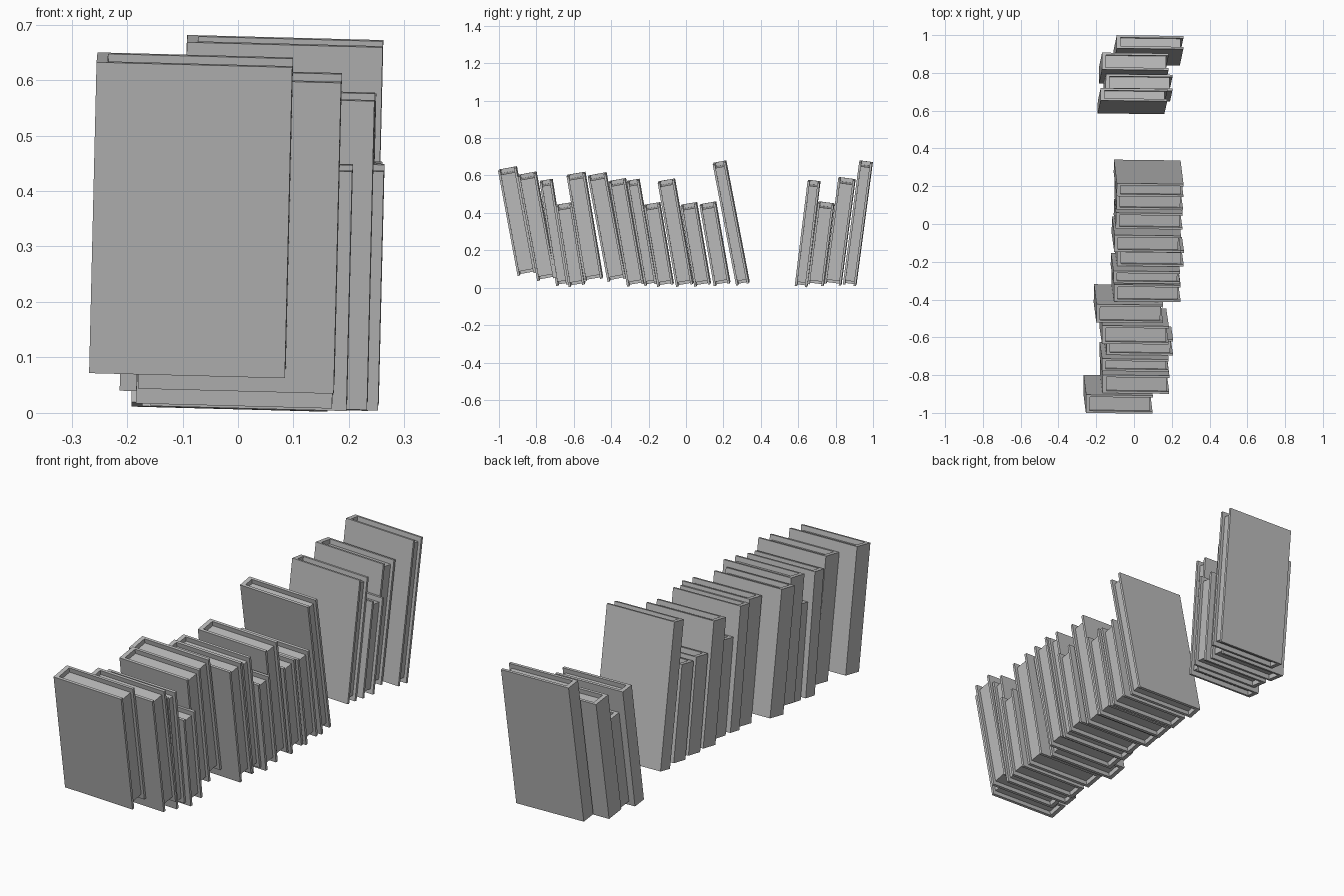
import bpy, bmesh
from math import radians
from mathutils import Matrix, Vector

cube = bpy.data.objects.get("Cube")
if cube:
    bpy.data.objects.remove(cube, do_unlink=True)

# Single flat colour
grey = bpy.data.materials.new("plain_grey")
grey.use_nodes = True
grey.diffuse_color = (0.5, 0.5, 0.5, 1)
grey.node_tree.nodes["Principled BSDF"].inputs["Base Color"].default_value = (0.5, 0.5, 0.5, 1)

WIDTH = 0.353    # spine to fore edge
BOARD = 0.012    # cover board thickness
SPINE = 0.02     # spine thickness
RECESS = 0.022   # page block set back at head and tail
FORE = 0.014     # page block set back at the fore edge


def prism(name, outline, low, high, matrix):
    """Extrude a flat outline upward from low to high."""
    bm = bmesh.new()
    base = bm.faces.new([bm.verts.new((x, y, low)) for x, y in outline])
    out = bmesh.ops.extrude_face_region(bm, geom=[base])
    tops = [g for g in out["geom"] if isinstance(g, bmesh.types.BMVert)]
    bmesh.ops.translate(bm, verts=tops, vec=Vector((0, 0, high - low)))
    bmesh.ops.recalc_face_normals(bm, faces=bm.faces)
    mesh = bpy.data.meshes.new(name)
    bm.to_mesh(mesh)
    bm.free()
    mesh.materials.append(grey)
    obj = bpy.data.objects.new(name, mesh)
    obj.matrix_world = matrix
    bpy.context.collection.objects.link(obj)


def book(number, kind, corner, lean):
    """Place a book by the top front corner of its spine."""
    thick, height = KINDS[kind]
    matrix = (Matrix.Translation(corner)
              @ Matrix.Rotation(radians(-0.7), 4, "Z")
              @ Matrix.Rotation(radians(1.5), 4, "Y")
              @ Matrix.Rotation(radians(lean), 4, "X"))
    inner = thick - BOARD
    # Wrap-around cover, open at the fore edge
    cover = [(0, 0), (WIDTH, 0), (WIDTH, BOARD), (SPINE, BOARD),
             (SPINE, inner), (WIDTH, inner), (WIDTH, thick), (0, thick)]
    prism(f"book_{number:02d}_cover", cover, -height, 0, matrix)
    # Recessed page block
    edge = WIDTH - FORE
    pages = [(SPINE, BOARD), (edge, BOARD), (edge, inner), (SPINE, inner)]
    prism(f"book_{number:02d}_pages", pages, RECESS - height, -RECESS, matrix)


# Thickness and height of each kind of book
KINDS = {
    "thick": (0.098, 0.57),
    "medium": (0.09, 0.565),
    "thin": (0.066, 0.562),
    "short": (0.086, 0.437),
    "tall": (0.07, 0.66),
}

# Kind, top front spine corner, lean angle; listed front to back
ROW = [
    ("thick", (-0.255, -1.0, 0.632), 10.5),
    ("thick", (-0.167, -0.895, 0.604), 10.5),
    ("thin", (-0.17, -0.778, 0.572), 9),
    ("short", (-0.147, -0.692, 0.444), 9),
    ("thick", (-0.17, -0.634, 0.604), 9.5),
    ("thick", (-0.2, -0.521, 0.6), 10.7),
    ("medium", (-0.107, -0.409, 0.571), 10),
    ("thin", (-0.11, -0.313, 0.572), 9.7),
    ("short", (-0.09, -0.222, 0.444), 9.5),
    ("medium", (-0.105, -0.147, 0.569), 10),
    ("short", (-0.097, -0.025, 0.444), 9.7),
    ("short", (-0.094, 0.077, 0.447), 10),
    ("tall", (-0.092, 0.147, 0.668), 10.9),
    ("thin", (-0.177, 0.654, 0.577), -7),
    ("short", (-0.15, 0.709, 0.462), -7.3),
    ("medium", (-0.17, 0.818, 0.592), -7.6),
    ("tall", (-0.092, 0.93, 0.681), -7.6),
]
for number, (kind, corner, lean) in enumerate(ROW, 1):
    book(number, kind, corner, lean)
